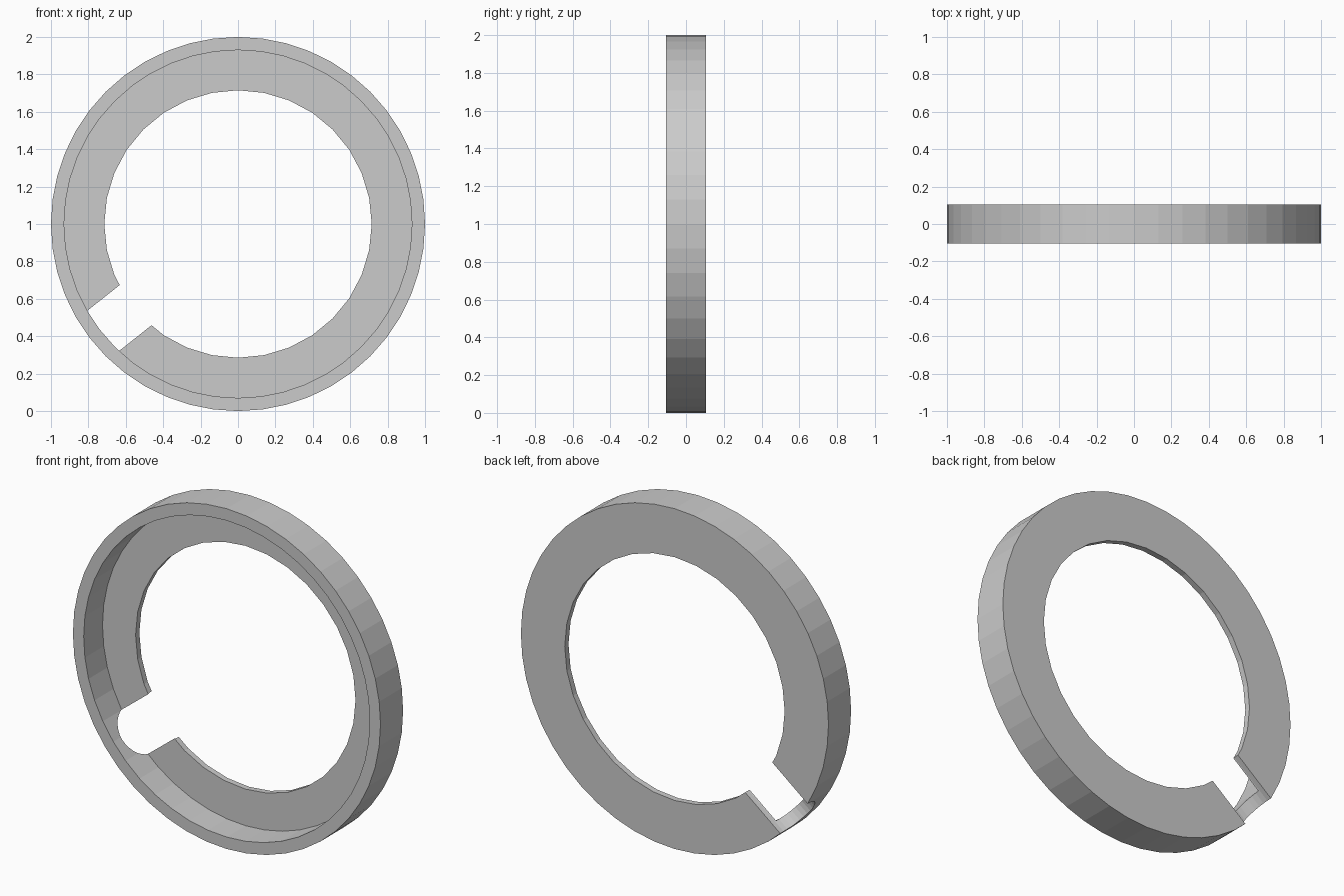
import bpy
from math import radians, cos, sin, pi
from mathutils import Vector

if "Cube" in bpy.data.objects:
    bpy.data.objects.remove(bpy.data.objects["Cube"])


def cylinder(name, radius, y0, y1, sides):
    """Cylinder along y, centred on the ring axis at z = 1."""
    bpy.ops.mesh.primitive_cylinder_add(
        vertices=sides, radius=radius, depth=y1 - y0,
        location=(0, (y0 + y1) / 2, 1), rotation=(pi / 2, 0, 0))
    ob = bpy.context.object
    ob.name = name
    return ob


def cut(target, cutter):
    cutter.hide_render = True
    mod = target.modifiers.new("cut", 'BOOLEAN')
    mod.operation = 'DIFFERENCE'
    mod.solver = 'EXACT'
    mod.object = cutter
    bpy.context.view_layer.objects.active = target
    bpy.ops.object.modifier_apply(modifier=mod.name)
    bpy.data.objects.remove(cutter, do_unlink=True)


# Outer disc
ring = cylinder("flanged_ring", 1.0, -0.105, 0.105, 48)

# Recess leaves a thin wall and a thin flange at the back
cut(ring, cylinder("recess_cutter", 0.93, -0.3, 0.07, 48))

# Central opening in the flange
cut(ring, cylinder("opening_cutter", 0.715, -0.3, 0.3, 32))

# Radial round notch at lower left, centred on the back face
angle = radians(218.4)
direction = Vector((cos(angle), 0, sin(angle)))
bpy.ops.mesh.primitive_cylinder_add(
    vertices=32, radius=0.142, depth=0.8,
    location=Vector((0, 0.105, 1)) + direction * 0.85)
notch = bpy.context.object
notch.name = "notch_cutter"
notch.rotation_euler = direction.to_track_quat('Z', 'Y').to_euler()
bpy.context.view_layer.update()
cut(ring, notch)
